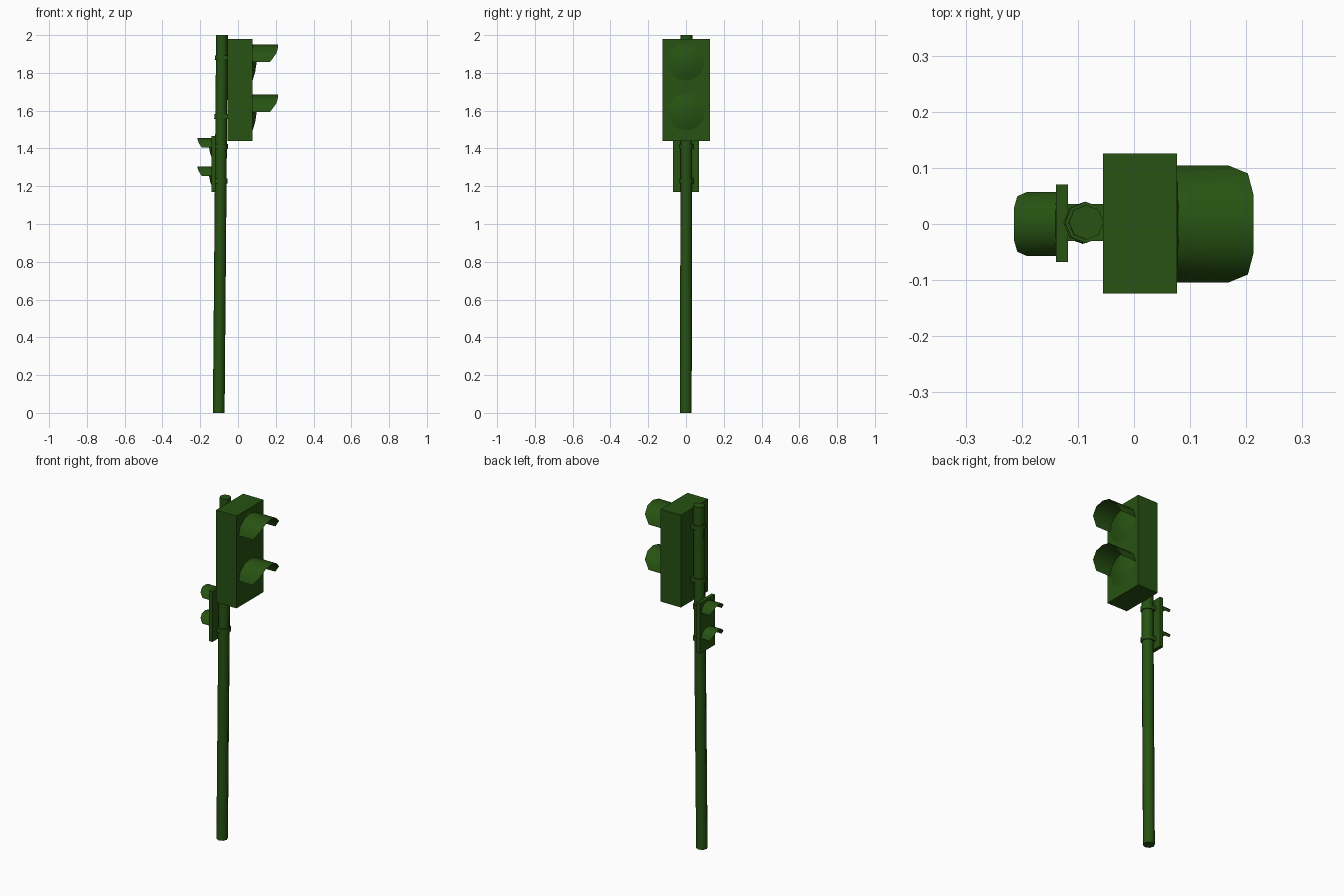
import bpy, bmesh
from math import sin, cos, pi, radians
from mathutils import Vector

if "Cube" in bpy.data.objects:
    bpy.data.objects.remove(bpy.data.objects["Cube"])

green = bpy.data.materials.new("dark_green_paint")
green.diffuse_color = (0.02, 0.085, 0.006, 1)
green.use_nodes = True
green.node_tree.nodes["Principled BSDF"].inputs["Base Color"].default_value = green.diffuse_color


def finish(bm, name, smooth=False):
    bmesh.ops.recalc_face_normals(bm, faces=bm.faces)
    me = bpy.data.meshes.new(name)
    bm.to_mesh(me)
    bm.free()
    ob = bpy.data.objects.new(name, me)
    bpy.context.collection.objects.link(ob)
    me.materials.append(green)
    if smooth:
        bpy.ops.object.select_all(action='DESELECT')
        bpy.context.view_layer.objects.active = ob
        ob.select_set(True)
        bpy.ops.object.shade_smooth_by_angle(angle=radians(50))
    return ob


def box(name, lo, hi):
    bm = bmesh.new()
    bmesh.ops.create_cube(bm, size=1)
    lo, hi = Vector(lo), Vector(hi)
    for v in bm.verts:
        v.co = Vector(v.co[i] * (hi[i] - lo[i]) + (hi[i] + lo[i]) / 2 for i in range(3))
    return finish(bm, name)


def pole_centre(z):
    # the pole leans slightly towards +x
    t = z / 2
    return Vector((-0.102 + 0.017 * t, 0.004 * t - 0.001, z))


def pole_section(name, z0, z1, r, n=8):
    bm = bmesh.new()
    rings = [[bm.verts.new(pole_centre(z) + Vector((r * cos(2 * pi * i / n), r * sin(2 * pi * i / n), 0)))
              for i in range(n)] for z in (z0, z1)]
    for i in range(n):
        j = (i + 1) % n
        bm.faces.new((rings[0][i], rings[0][j], rings[1][j], rings[1][i]))
    bm.faces.new(rings[0])
    bm.faces.new(rings[1])
    return finish(bm, name, True)


def visor(name, wall, side, z, ry, rz, reach):
    # half tube hood, swept back at its lower corners
    bm = bmesh.new()
    depths = list(reach) + list(reach)[-2::-1]
    rows = []
    for i, d in enumerate(depths):
        a = pi * i / (len(depths) - 1)
        y, h = ry * cos(a), z + rz * sin(a)
        rows.append((bm.verts.new((wall, y, h)), bm.verts.new((wall + side * d, y, h))))
    for a, b in zip(rows, rows[1:]):
        bm.faces.new((a[0], b[0], b[1], a[1]))
    # orient outward before saving
    return finish(bm, name, True)


def lens(name, wall, side, z, r, bulge, n=16):
    # shallow domed glass
    bm = bmesh.new()
    rings = [[bm.verts.new((wall + side * bulge * h, r * k * cos(2 * pi * i / n), z + r * k * sin(2 * pi * i / n)))
              for i in range(n)] for k, h in ((1, 0.0), (0.55, 0.62))]
    tip = bm.verts.new((wall + side * bulge, 0, z))
    for i in range(n):
        j = (i + 1) % n
        bm.faces.new((rings[0][i], rings[0][j], rings[1][j], rings[1][i]))
        bm.faces.new((rings[1][i], rings[1][j], tip))
    return finish(bm, name, True)


# pole
pole_section("pole", 0, 2, 0.031)

# vehicle signal housing with two lamps
box("main_housing", (-0.055, -0.124, 1.44), (0.077, 0.126, 1.98))
for label, z in (("upper", 1.857), ("lower", 1.592)):
    visor(f"main_{label}_visor", 0.077, 1, z, 0.104, 0.093, (0.092, 0.126, 0.136, 0.136))
    lens(f"main_{label}_lens", 0.077, 1, z, 0.098, 0.022)

# small repeater signal with two lamps on the other side
box("small_housing", (-0.139, -0.068, 1.17), (-0.118, 0.07, 1.465))
for label, z in (("upper", 1.404), ("lower", 1.254)):
    visor(f"small_{label}_visor", -0.139, -1, z, 0.057, 0.05, (0.052, 0.069, 0.075, 0.075))
    lens(f"small_{label}_lens", -0.139, -1, z, 0.053, 0.014)

# clamps around the pole, each with a short bracket to its housing
for label, z, x0, x1 in (("main_upper", 1.88, -0.09, -0.05), ("main_lower", 1.57, -0.09, -0.05),
                         ("small_upper", 1.41, -0.12, -0.09), ("small_lower", 1.227, -0.12, -0.09)):
    pole_section(f"{label}_clamp", z - 0.013, z + 0.013, 0.037)
    box(f"{label}_bracket", (x0, -0.03, z - 0.013), (x1, 0.036, z + 0.013))
